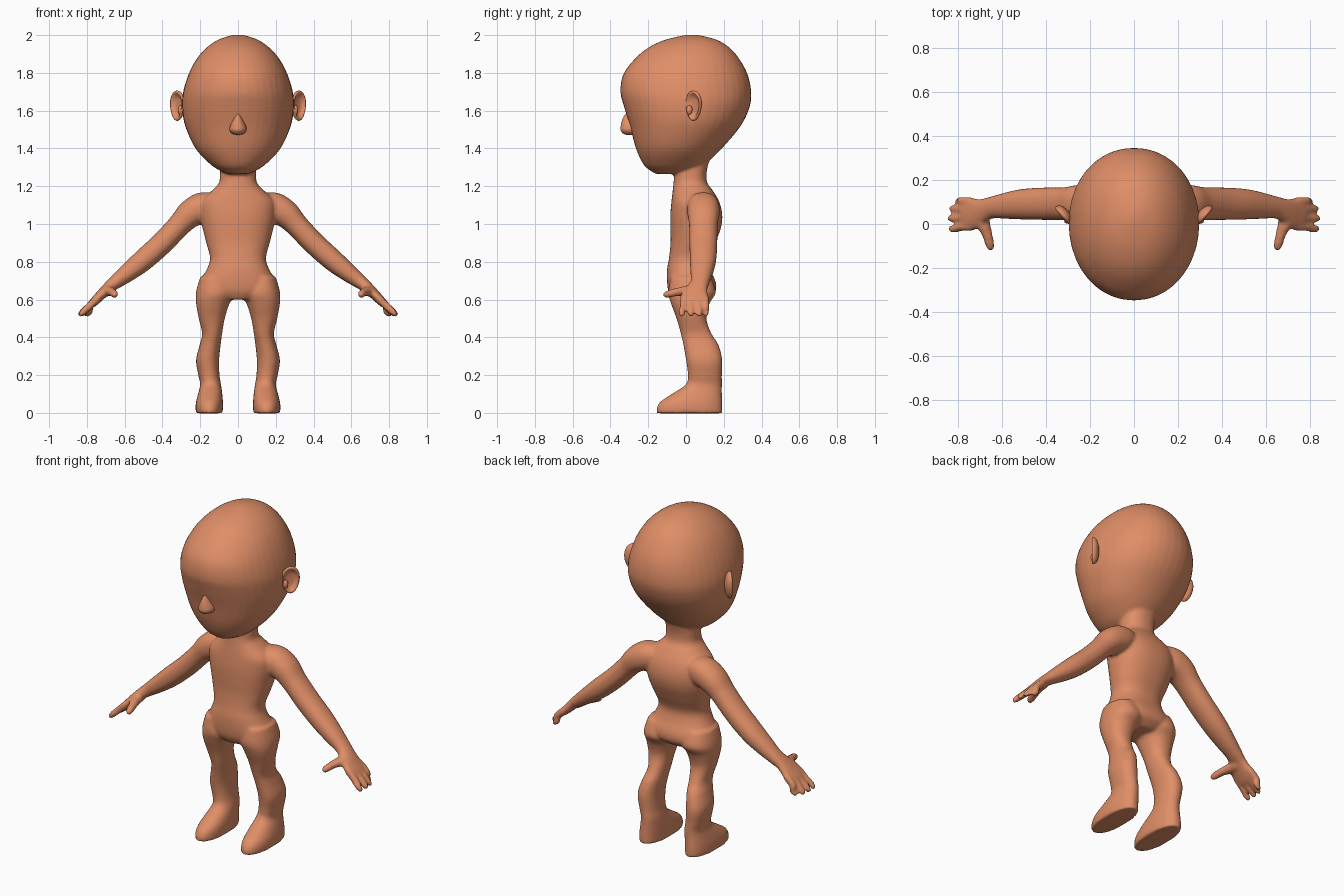
import bpy, bmesh, math
from mathutils import Vector

if "Cube" in bpy.data.objects:
    bpy.data.objects.remove(bpy.data.objects["Cube"])

skin = bpy.data.materials.new("skin")
skin.diffuse_color = (0.74, 0.27, 0.135, 1)
skin.use_nodes = True
skin.node_tree.nodes["Principled BSDF"].inputs["Base Color"].default_value = skin.diffuse_color


def smooth_stations(st, n=5):
    """Catmull-Rom interpolation through a list of stations."""
    out = []
    for i in range(len(st) - 1):
        a, b, c, d = st[max(i - 1, 0)], st[i], st[i + 1], st[min(i + 2, len(st) - 1)]
        for k in range(n):
            t = k / n
            out.append([0.5 * (2 * q + (r - p) * t + (2 * p - 5 * q + 4 * r - s) * t * t
                               + (3 * q - p - 3 * r + s) * t ** 3)
                        for p, q, r, s in zip(a, b, c, d)])
    return out + [list(st[-1])]


def skin_rings(bm, rings):
    """Bridge rings of points and close both ends."""
    vs = [[bm.verts.new(p) for p in r] for r in rings]
    n = len(vs[0])
    faces = [bm.faces.new((a[i], a[(i + 1) % n], b[(i + 1) % n], b[i]))
             for a, b in zip(vs, vs[1:]) for i in range(n)]
    faces += [bm.faces.new(vs[0]), bm.faces.new(vs[-1])]
    bmesh.ops.recalc_face_normals(bm, faces=faces)


def unit_ring(power=2.0, n=40):
    e = 2 / power
    for i in range(n):
        c, s = math.cos(math.tau * i / n), math.sin(math.tau * i / n)
        yield math.copysign(abs(c) ** e, c), math.copysign(abs(s) ** e, s)


def column(bm, stations, power=2.0):
    """Horizontal sections: z, x min, x max, y front, y back."""
    rings = []
    for z, x0, x1, y0, y1 in smooth_stations(stations):
        rings.append([((x0 + x1) / 2 + (x1 - x0) / 2 * c, (y0 + y1) / 2 + (y1 - y0) / 2 * s, z)
                      for c, s in unit_ring(power)])
    skin_rings(bm, rings)


def sym(stations):
    return [(z, -w, w, f, b) for z, w, f, b in stations]


def limb(bm, stations, ref, side, power=2.0):
    """Sections along a path: x, y, z, radius along ref, radius across."""
    st = smooth_stations(stations)
    pts = [Vector((s[0] * side, s[1], s[2])) for s in st]
    rings = []
    for i, s in enumerate(st):
        d = (pts[min(i + 1, len(pts) - 1)] - pts[max(i - 1, 0)]).normalized()
        u = (ref - d * ref.dot(d)).normalized()
        v = d.cross(u)
        rings.append([pts[i] + u * c * s[3] + v * q * s[4] for c, q in unit_ring(power, 24)])
    skin_rings(bm, rings)


def finish(name, bm):
    me = bpy.data.meshes.new(name)
    bm.to_mesh(me)
    bm.free()
    me.polygons.foreach_set("use_smooth", [True] * len(me.polygons))
    me.materials.append(skin)
    ob = bpy.data.objects.new(name, me)
    bpy.context.collection.objects.link(ob)
    return ob


X, Y = Vector((1, 0, 0)), Vector((0, 1, 0))
body = bmesh.new()

# head
column(body, sym([
    (1.265, .05, -.16, -.03), (1.28, .09, -.185, .04), (1.315, .145, -.225, .10),
    (1.40, .225, -.265, .19), (1.52, .28, -.297, .29), (1.62, .296, -.328, .337),
    (1.70, .29, -.347, .345), (1.79, .263, -.333, .327), (1.87, .222, -.275, .285),
    (1.93, .170, -.205, .235), (1.97, .115, -.125, .175), (1.992, .06, -.045, .105),
    (2.002, .015, .01, .05)]), 2.1)

# neck and torso
column(body, sym([
    (1.36, .09, -.05, .13), (1.28, .095, -.06, .11), (1.22, .10, -.066, .112),
    (1.18, .135, -.07, .14), (1.12, .195, -.077, .175), (1.05, .20, -.083, .192),
    (.98, .188, -.083, .185), (.90, .168, -.082, .155), (.82, .148, -.09, .122),
    (.76, .165, -.10, .13), (.69, .203, -.10, .158), (.64, .19, -.092, .155),
    (.60, .10, -.07, .11)]), 2.3)

for side in (1, -1):
    # leg and foot
    leg = [(.72, .05, .20, -.08, .13), (.64, .018, .222, -.094, .158), (.58, .045, .222, -.08, .125),
           (.50, .07, .208, -.05, .108), (.42, .084, .19, -.028, .135), (.36, .092, .203, -.014, .172),
           (.28, .10, .222, 0, .192), (.20, .098, .21, .01, .19), (.15, .09, .20, -.002, .19),
           (.10, .083, .212, -.075, .19), (.06, .08, .222, -.135, .192),
           (.025, .08, .225, -.155, .193), (-.002, .082, .222, -.155, .193)]
    if side < 0:
        leg = [(z, -b, -a, f, k) for z, a, b, f, k in leg]
    column(body, leg, 2.2)

    # arm, wrist and palm
    limb(body, [
        (.10, .08, 1.11, .07, .05), (.18, .09, 1.09, .085, .08), (.25, .093, 1.055, .085, .075),
        (.31, .092, .995, .076, .062), (.40, .092, .90, .074, .06), (.50, .09, .81, .07, .058),
        (.58, .083, .745, .06, .049), (.645, .075, .695, .05, .038), (.69, .06, .66, .055, .03),
        (.735, .046, .615, .076, .026), (.77, .046, .58, .07, .022), (.785, .046, .566, .05, .012)],
        Y, side, 2.2)

    # fingers
    for y, tip, spread in ((.105, .81, .0), (.068, .838, .002), (.028, .845, -.002), (-.014, .842, -.008)):
        limb(body, [(.74, y, .61, .018, .02), (.785, y, .567, .0185, .02),
                    (tip - .025, y + spread, .537, .0175, .018),
                    (tip - .006, y + spread, .518, .013, .013),
                    (tip, y + spread, .513, .004, .004)], Y, side)
    # thumb
    limb(body, [(.70, .05, .645, .04, .028), (.685, 0, .645, .032, .027), (.668, -.045, .64, .024, .022),
                (.656, -.09, .63, .021, .02), (.651, -.113, .624, .015, .015),
                (.65, -.122, .621, .004, .004)], X, side)

# fuse the parts into one smooth surface
ob = finish("body", body)
fuse = ob.modifiers.new("fuse", 'REMESH')
fuse.mode = 'VOXEL'
fuse.voxel_size = 0.009
fuse.use_smooth_shade = True
relax = ob.modifiers.new("relax", 'SMOOTH')
relax.factor = 0.5
relax.iterations = 5

# nose
bm = bmesh.new()
column(bm, sym([(1.472, .008, -.315, -.27), (1.478, .03, -.332, -.25), (1.495, .044, -.346, -.24),
                (1.515, .043, -.346, -.24), (1.545, .029, -.34, -.25), (1.572, .014, -.328, -.27),
                (1.582, .003, -.318, -.29)]))
finish("nose", bm)

# ears: dished ovals turned outward, with a small inner bump
profile = [(.02, -.028), (.5, -.024), (.85, -.014), (1, 0), (.97, .009), (.86, .011),
           (.74, .004), (.5, -.006), (.02, -.008)]
for side, name in ((1, "left_ear"), (-1, "right_ear")):
    bm = bmesh.new()
    d, nrm = Vector((.66 * side, .75, 0)), Vector((.75 * side, -.66, 0))
    mid = Vector((.32 * side, .042, 1.626))
    rings = []
    for r, h in smooth_stations(profile, 3):
        rings.append([mid + d * (.051 * r * c * (1 + .15 * s)) + Vector((0, 0, .08 * r * s)) + nrm * h
                      for c, s in unit_ring(2, 32)])
    skin_rings(bm, rings)
    bump = bmesh.ops.create_uvsphere(bm, u_segments=16, v_segments=10, radius=1)["verts"]
    for v in bump:
        v.co = Vector((.303 * side + v.co.x * .016, .018 + v.co.y * .016, 1.603 + v.co.z * .026))
    finish(name, bm)
